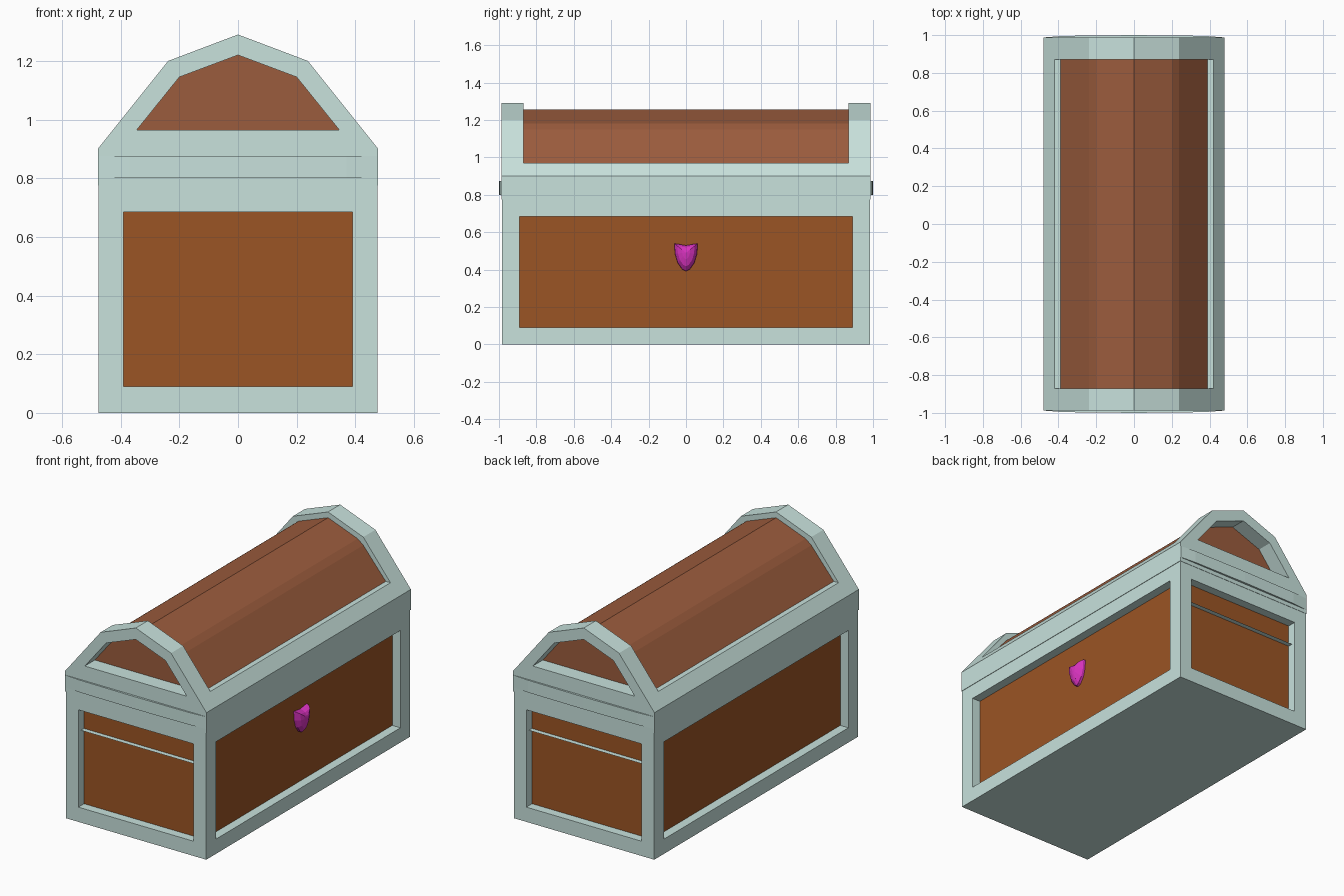
import bpy, bmesh

if "Cube" in bpy.data.objects:
    bpy.data.objects.remove(bpy.data.objects["Cube"])


def material(name, rgb):
    m = bpy.data.materials.new(name)
    m.diffuse_color = (*rgb, 1)
    m.use_nodes = True
    m.node_tree.nodes["Principled BSDF"].inputs["Base Color"].default_value = m.diffuse_color
    return m


PALE = material("pale_metal", (0.58, 0.76, 0.72))
WOOD = material("panel_wood", (0.33, 0.09, 0.018))
LIDWOOD = material("lid_wood", (0.33, 0.107, 0.047))
PINK = material("pink_gem", (0.69, 0.033, 0.52))


def finish(name, bm, mat):
    bmesh.ops.recalc_face_normals(bm, faces=bm.faces)
    me = bpy.data.meshes.new(name)
    bm.to_mesh(me)
    bm.free()
    if mat:
        me.materials.append(mat)
    ob = bpy.data.objects.new(name, me)
    bpy.context.collection.objects.link(ob)
    return ob


def extrude(name, points, offset, mat=None):
    """Prism: flat outline pushed along offset."""
    bm = bmesh.new()
    face = bm.faces.new([bm.verts.new(p) for p in points])
    res = bmesh.ops.extrude_face_region(bm, geom=[face], use_keep_orig=True)
    verts = [g for g in res["geom"] if isinstance(g, bmesh.types.BMVert)]
    bmesh.ops.translate(bm, vec=offset, verts=verts)
    return finish(name, bm, mat)


def box(name, x, y, z0, z1, mat=None):
    return extrude(name, [(-x, -y, z0), (x, -y, z0), (x, y, z0), (-x, y, z0)],
                   (0, 0, z1 - z0), mat)


def arch(name, half, y, mat=None):
    """Symmetric profile in x/z (right half, bottom to top) run along y."""
    pts = half + [(-x, z) for x, z in reversed(half) if x > 0]
    return extrude(name, [(x, -y, z) for x, z in pts], (0, 2 * y, 0), mat)


def cut(ob, *cutters):
    for c in cutters:
        c.hide_render = True
        mod = ob.modifiers.new("cut", "BOOLEAN")
        mod.operation, mod.solver, mod.object = "DIFFERENCE", "EXACT", c
        bpy.context.view_layer.objects.active = ob
        bpy.ops.object.modifier_apply(modifier=mod.name)
        bpy.data.objects.remove(c)


# Lower frame with an opening on each side
frame = box("base_frame", 0.475, 0.985, 0, 0.785, PALE)
cut(frame, box("side_cutter", 0.7, 0.89, 0.09, 0.685),
    box("end_cutter", 0.39, 1.2, 0.09, 0.685))

# Recessed wooden body behind the openings
box("base_panels", 0.42, 0.93, 0.05, 0.75, WOOD)

# Thin sheet showing as a ledge across each end panel
bm = bmesh.new()
bm.faces.new([bm.verts.new((sx * 0.39, sy * 0.96, 0.55))
              for sx, sy in ((-1, -1), (1, -1), (1, 1), (-1, 1))])
finish("inner_sheet", bm, PALE)

# Lid frame: solid arch, middle cleared, ends pierced
lid = arch("lid_frame", [(0.478, 0.775), (0.478, 0.9), (0.238, 1.2), (0, 1.29)],
           0.987, PALE)
cut(lid, box("middle_cutter", 0.7, 0.87, 0.97, 1.5),
    arch("arch_cutter", [(0.345, 0.965), (0.2, 1.145), (0, 1.22)], 1.2))

# Wooden barrel of the lid
arch("lid_barrel", [(0.39, 0.96), (0.39, 0.97), (0.238, 1.15), (0.2, 1.18), (0, 1.255)],
     0.89, LIDWOOD)

# Slightly bulging bands across the ends
for s, name in ((-1, "front_band"), (1, "back_band")):
    outline = [(-0.475, 0.97), (-0.475, 0.988), (-0.37, 0.996), (0, 1.0),
               (0.37, 0.996), (0.475, 0.988), (0.475, 0.97)]
    extrude(name, [(x, s * y, 0.8) for x, y in outline], (0, 0, 0.075), PALE)

# Faceted shield gem on the right side: shrinking outline rings
half = [(0, 0.53), (0.04, 0.537), (0.063, 0.54), (0.06, 0.485), (0.045, 0.435), (0.02, 0.4)]
outline = half + [(0, 0.39)] + [(-y, z) for y, z in reversed(half) if y > 0]
bm = bmesh.new()
rings = []
for x, k in ((0.41, 1), (0.435, 0.97), (0.455, 0.72), (0.465, 0.35)):
    rings.append([bm.verts.new((x, y * k, 0.49 + (z - 0.49) * k)) for y, z in outline])
n = len(outline)
for a, b in zip(rings, rings[1:]):
    for i in range(n):
        j = (i + 1) % n
        bm.faces.new((a[i], a[j], b[j], b[i]))
tip = bm.verts.new((0.469, 0, 0.49))
for i in range(n):
    bm.faces.new((rings[-1][i], rings[-1][(i + 1) % n], tip))
bm.faces.new(rings[0])
finish("gem", bm, PINK)
